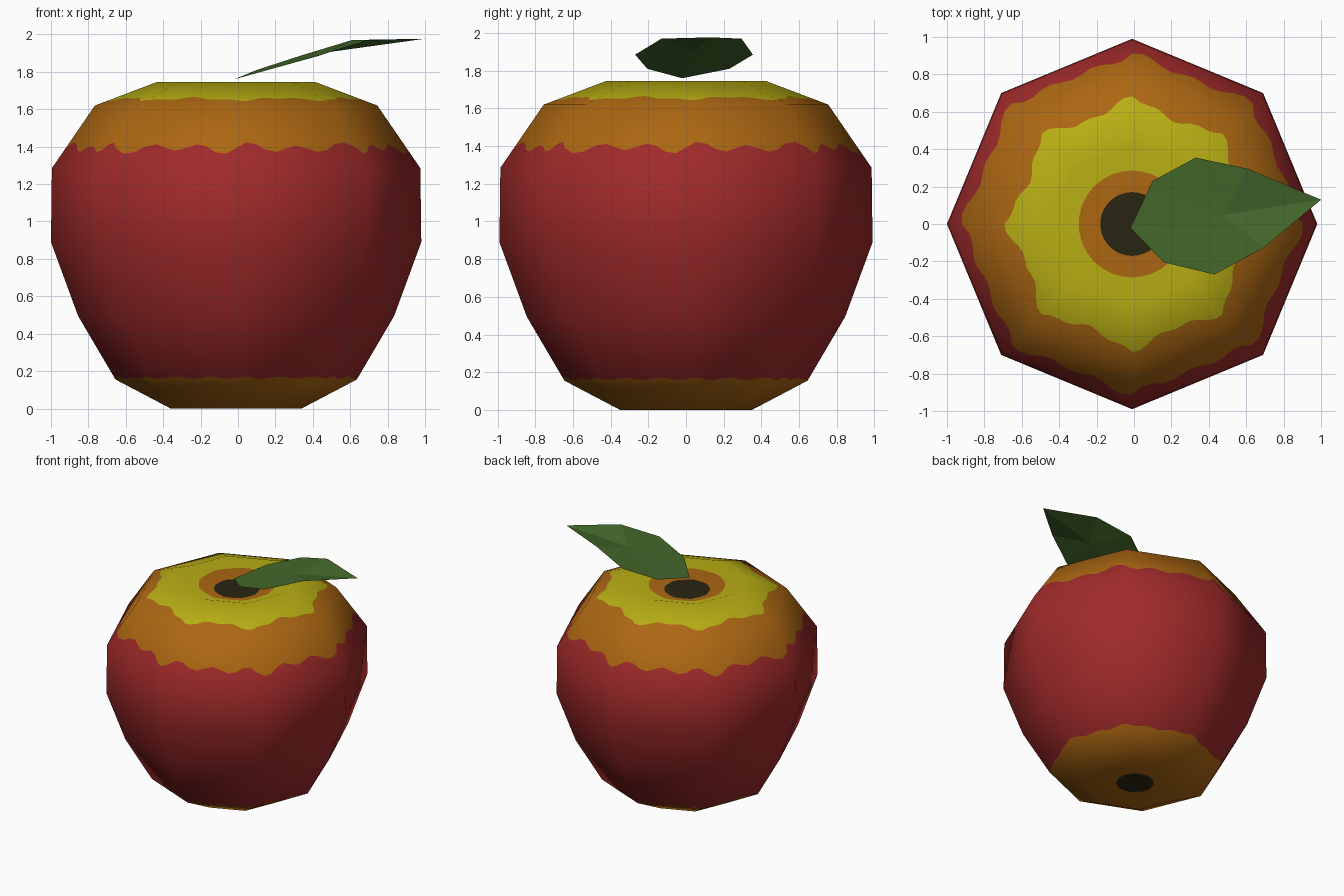
import bpy, math
from mathutils import Vector

if "Cube" in bpy.data.objects:
    bpy.data.objects.remove(bpy.data.objects["Cube"])


def material(name, r, g, b):
    m = bpy.data.materials.new(name)
    lin = [((c / 255 + 0.055) / 1.055) ** 2.4 if c > 10 else c / 255 / 12.92 for c in (r, g, b)]
    m.diffuse_color = (*lin, 1)
    m.use_nodes = True
    m.node_tree.nodes["Principled BSDF"].inputs["Base Color"].default_value = m.diffuse_color
    return m


RED, ORANGE, YELLOW, DARK = range(4)
skin = [material("red", 160, 42, 42), material("orange", 172, 103, 18),
        material("yellow", 184, 174, 20), material("dark_brown", 42, 37, 18)]
green = material("leaf_green", 67, 103, 42)


def add_object(name, verts, faces, mats):
    me = bpy.data.meshes.new(name)
    me.from_pydata(verts, [], faces)
    for m in mats:
        me.materials.append(m)
    ob = bpy.data.objects.new(name, me)
    bpy.context.collection.objects.link(ob)
    return me


# Apple body: eight-sided lathe of (radius, height) points, pole to pole
PROFILE = [(0, .05), (.35, 0), (.645, .155), (.845, .495), (.99, .89),
           (.985, 1.285), (.755, 1.62), (.425, 1.745), (0, 1.62)]
SIDES, SUB = 8, 12
COUNT = SIDES * SUB


def profile_normal(i):
    if i == 0:
        return Vector((0, -1))
    if i == len(PROFILE) - 1:
        return Vector((0, 1))
    a, b, c = (Vector(PROFILE[k]) for k in (i - 1, i, i + 1))
    d = (b - a).normalized() + (c - b).normalized()
    return Vector((d.y, -d.x)).normalized()


def around(u):
    """Point on the unit octagon; u counts sides."""
    k = math.floor(u)
    a, b = (Vector((math.cos(s * math.tau / SIDES), math.sin(s * math.tau / SIDES))) for s in (k, k + 1))
    return a.lerp(b, u - k)


def surface(t, u):
    i = min(int(t), len(PROFILE) - 2)
    r, z = Vector(PROFILE[i]).lerp(Vector(PROFILE[i + 1]), t - i)
    n = profile_normal(i).lerp(profile_normal(i + 1), t - i)
    d = around(u)
    return Vector((d.x * r - .01, d.y * r, z)), Vector((d.x * n.x, d.y * n.x, n.y)).normalized()


def wave(u, k=5):
    return math.sin(k * math.pi * u)


def yellow_edge(u):
    radius = .665 + .018 * math.cos(math.tau * u) + .012 * wave(u)
    return 6 + (.755 - radius) / .33


def dip_circle(radius):
    return lambda u: 7 + (.425 - radius / around(u).length) / .425


# Rows along the profile: plain numbers are profile points, functions are colour edges
rows = [0, lambda u: (.14 + .008 * wave(u, 8)) / around(u).length / .35, 1, 2,
        lambda u: 2.03 + .02 * wave(u), 3, 4, 5,
        lambda u: 5.32 + .07 * wave(u) + .03 * wave(u, 3), 6,
        yellow_edge, 7, dip_circle(.285), dip_circle(.17), 8]
bands = [DARK] + [ORANGE] * 3 + [RED] * 4 + [ORANGE] * 2 + [YELLOW] * 2 + [ORANGE, DARK]

verts, normals, index = [], [], []
for row in rows:
    pole = row in (0, 8)
    start = len(verts)
    for j in range(1 if pole else COUNT):
        u = j / SUB
        p, n = surface(row(u) if callable(row) else row, u)
        verts.append(p)
        normals.append(n)
    index.append([start + (0 if pole else j % COUNT) for j in range(COUNT + 1)])

faces, face_mats = [], []
for i, band in enumerate(bands):
    lo, hi = index[i], index[i + 1]
    for j in range(COUNT):
        faces.append(list(dict.fromkeys((lo[j], lo[j + 1], hi[j + 1], hi[j]))))
        face_mats.append(band)
me = add_object("apple_body", verts, faces, skin)
for poly, m in zip(me.polygons, face_mats):
    poly.material_index = m
    poly.use_smooth = True
me.normals_split_custom_set_from_vertices(normals)

# Leaf: thin sheet fanned from a point on its midrib
outline = [(-.02, -.02, 1.76), (.16, -.205, 1.81), (.43, -.27, 1.885), (.69, -.13, 1.97),
           (1, .13, 1.977), (.61, .295, 1.97), (.33, .355, 1.885), (.10, .23, 1.81)]
add_object("leaf", outline + [(.48, .05, 1.905)],
           [(i, (i + 1) % 8, 8) for i in range(8)], [green])
